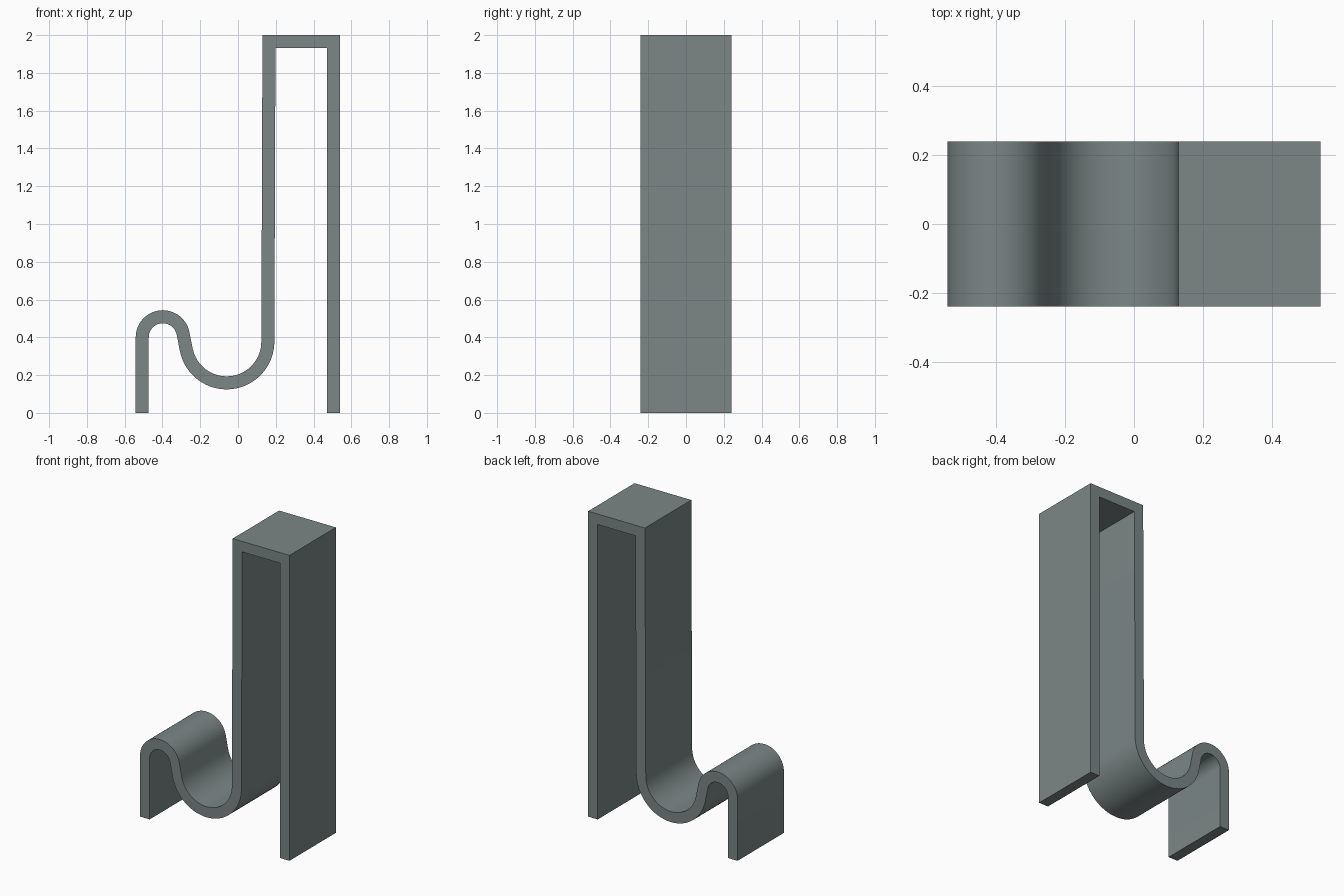
import bpy, bmesh, math
from mathutils import Vector

if "Cube" in bpy.data.objects:
    bpy.data.objects.remove(bpy.data.objects["Cube"])

THICK = 0.069     # strip thickness
HALF_W = 0.24     # half of the strip width along y


def arc(cx, cz, r, a0, a1, n):
    """Points on an arc from angle a0 to a1, in degrees."""
    angles = [math.radians(a0 + (a1 - a0) * i / n) for i in range(n + 1)]
    return [Vector((cx + r * math.cos(a), cz + r * math.sin(a))) for a in angles]


def normal(p, q):
    d = (q - p).normalized()
    return Vector((-d.y, d.x))


# Centreline: front lip, rounded crest, hook cradle, back wall, top, rear leg
crest = arc(-0.398, 0.40, 0.109, 180, 12, 28)
cradle = arc(-0.06, 0.377, 0.218, 192, 360, 32)
path = [Vector((-0.507, 0))] + crest + cradle + [
    Vector((0.164, 1.9655)), Vector((0.5065, 1.9655)), Vector((0.5065, 0))]

# Mitred offsets on both sides of the centreline
pairs = []
for i, p in enumerate(path):
    n0 = normal(path[max(i - 1, 0)], path[max(i, 1)])
    n1 = normal(path[min(i, len(path) - 2)], path[min(i + 1, len(path) - 1)])
    m = (n0 + n1).normalized()
    off = m * (THICK / 2 / m.dot(n0))
    pairs.append((p + off, p - off))

# Sweep the strip into a solid hook
bm = bmesh.new()
rings = [[bm.verts.new((v.x, y, v.y)) for v, y in
          ((a, -HALF_W), (b, -HALF_W), (b, HALF_W), (a, HALF_W))] for a, b in pairs]
for r, s in zip(rings, rings[1:]):
    for k in range(4):
        j = (k + 1) % 4
        bm.faces.new((r[k], r[j], s[j], s[k]))
bm.faces.new(rings[0])
bm.faces.new(rings[-1])
bmesh.ops.recalc_face_normals(bm, faces=bm.faces)
mesh = bpy.data.meshes.new("over_door_hook")
bm.to_mesh(mesh)
bm.free()

grey = bpy.data.materials.new("steel_grey")
grey.diffuse_color = (0.2, 0.24, 0.24, 1)
grey.use_nodes = True
grey.node_tree.nodes["Principled BSDF"].inputs["Base Color"].default_value = grey.diffuse_color
mesh.materials.append(grey)

hook = bpy.data.objects.new("over_door_hook", mesh)
bpy.context.collection.objects.link(hook)
bpy.context.view_layer.objects.active = hook
hook.select_set(True)
bpy.ops.object.shade_smooth_by_angle(angle=math.radians(30))
